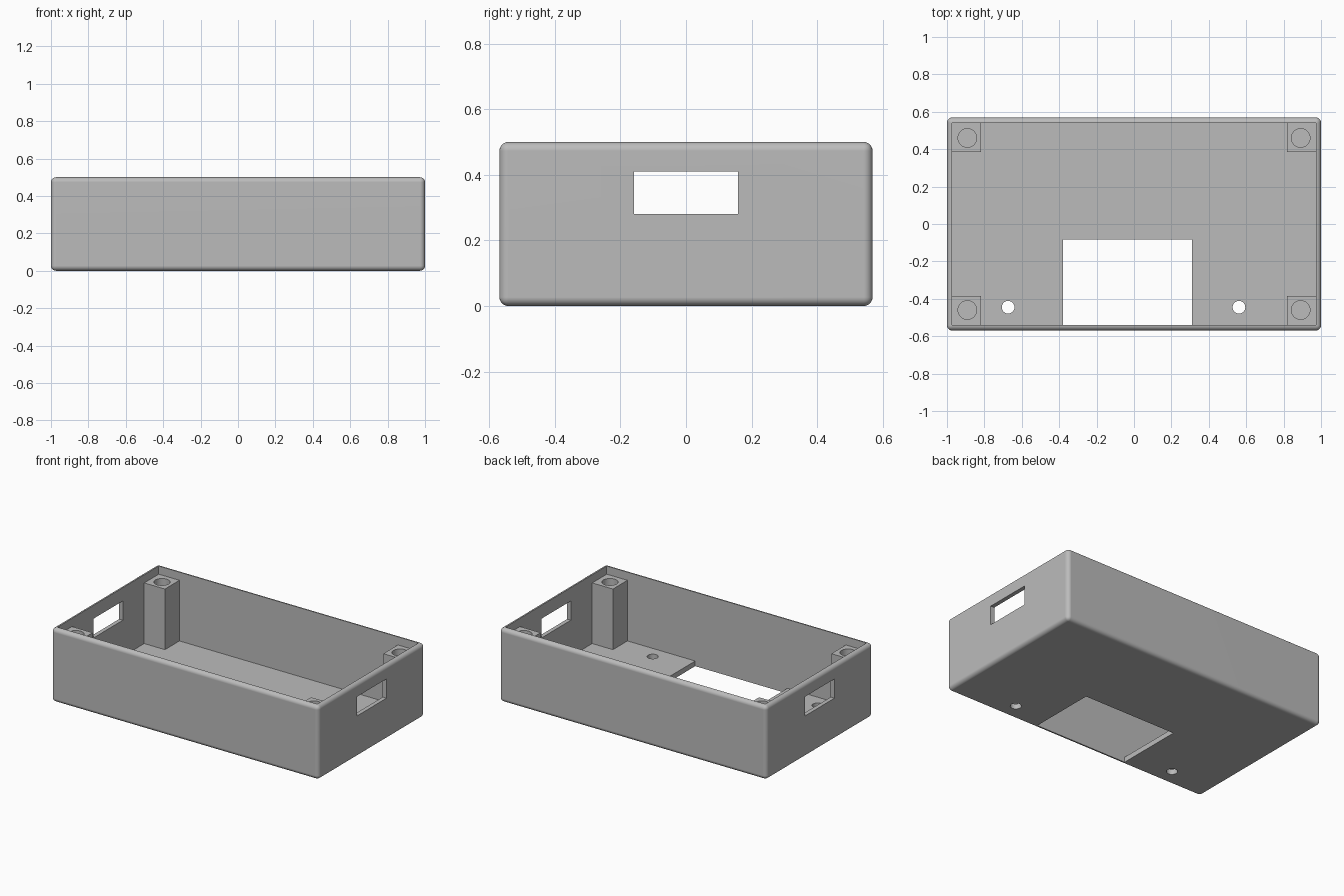
import bpy
import bmesh
from math import radians
from mathutils import Matrix, Vector

cube = bpy.data.objects.get("Cube")
if cube:
    bpy.data.objects.remove(cube, do_unlink=True)

# Overall dimensions
HX, HY, HEIGHT = 1.0, 0.569, 0.5
WALL, FLOOR, ROUND = 0.028, 0.035, 0.027
IX, IY = HX - WALL, HY - WALL
POST, POST_TOP = 0.155, 0.445

grey = bpy.data.materials.new("plain grey")
grey.use_nodes = True
grey.diffuse_color = (0.5, 0.5, 0.5, 1)
grey.node_tree.nodes["Principled BSDF"].inputs["Base Color"].default_value = (0.5, 0.5, 0.5, 1)


def make(name, bm):
    mesh = bpy.data.meshes.new(name)
    bm.to_mesh(mesh)
    bm.free()
    mesh.materials.append(grey)
    obj = bpy.data.objects.new(name, mesh)
    bpy.context.collection.objects.link(obj)
    return obj


def box(name, low, high):
    low, high = Vector(low), Vector(high)
    bm = bmesh.new()
    matrix = Matrix.Translation((low + high) / 2) @ Matrix.Diagonal((*(high - low), 1))
    bmesh.ops.create_cube(bm, size=1, matrix=matrix)
    return make(name, bm)


def cylinder(name, x, y, low, high, radius):
    bm = bmesh.new()
    bmesh.ops.create_cone(bm, cap_ends=True, segments=32, radius1=radius, radius2=radius,
                          depth=high - low, matrix=Matrix.Translation((x, y, (low + high) / 2)))
    return make(name, bm)


def apply(obj, mod):
    bpy.ops.object.select_all(action="DESELECT")
    obj.select_set(True)
    bpy.context.view_layer.objects.active = obj
    bpy.ops.object.modifier_apply(modifier=mod.name)


def cut(obj, cutter):
    mod = obj.modifiers.new("cut", "BOOLEAN")
    mod.operation, mod.solver, mod.object = "DIFFERENCE", "EXACT", cutter
    apply(obj, mod)
    bpy.data.objects.remove(cutter, do_unlink=True)


def smooth(obj):
    bpy.ops.object.select_all(action="DESELECT")
    obj.select_set(True)
    bpy.context.view_layer.objects.active = obj
    bpy.ops.object.shade_smooth_by_angle(angle=radians(30))
    obj.modifiers.new("even shading", "WEIGHTED_NORMAL").keep_sharp = True


# Open tray with rounded outer edges
tray = box("enclosure_tray", (-HX, -HY, 0), (HX, HY, HEIGHT))
bevel = tray.modifiers.new("round", "BEVEL")
bevel.width, bevel.segments = ROUND, 6
apply(tray, bevel)
cut(tray, box("cavity", (-IX, -IY, FLOOR), (IX, IY, 1)))

# Slot through both end walls
cut(tray, box("end_slots", (-2, -0.158, 0.28), (2, 0.158, 0.41)))

# Floor window and two screw holes
cut(tray, box("floor_window", (-0.38, -IY, -0.2), (0.31, -0.082, 0.2)))
for x in (-0.673, 0.561):
    cut(tray, cylinder("screw_hole", x, -0.445, -0.2, 0.2, 0.034))
smooth(tray)

# Corner posts with a bore, set slightly into walls and floor
SINK = 0.004
for side, sx in (("left", 1), ("right", -1)):
    for end, sy in (("front", -1), ("back", 1)):
        xs = sorted((sx * (IX - POST), sx * (IX + SINK)))
        ys = sorted((sy * (IY - POST), sy * (IY + SINK)))
        post = box(f"{end}_{side}_post", (xs[0], ys[0], FLOOR - SINK), (xs[1], ys[1], POST_TOP))
        cut(post, cylinder("bore", sx * 0.891, sy * 0.46, FLOOR, 1, 0.05))
        smooth(post)
